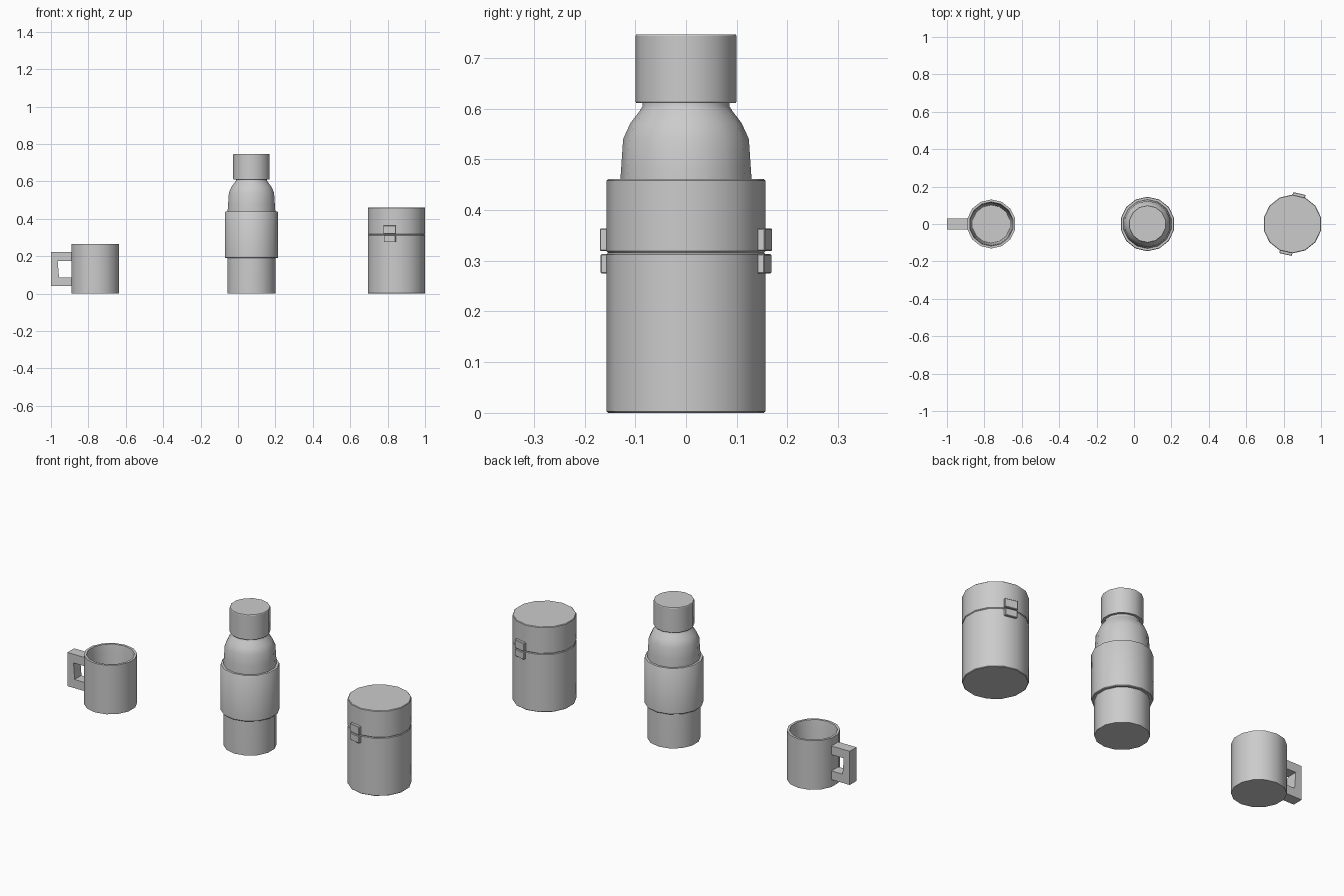
import bpy, bmesh, math
from mathutils import Matrix

if "Cube" in bpy.data.objects:
    bpy.data.objects.remove(bpy.data.objects["Cube"])

SIDES = 14
HALF = math.pi / SIDES


def finish(bm, name):
    bmesh.ops.remove_doubles(bm, verts=bm.verts, dist=1e-5)
    bmesh.ops.recalc_face_normals(bm, faces=bm.faces)
    me = bpy.data.meshes.new(name)
    bm.to_mesh(me)
    bm.free()
    ob = bpy.data.objects.new(name, me)
    bpy.context.collection.objects.link(ob)
    bpy.ops.object.select_all(action='DESELECT')
    ob.select_set(True)
    bpy.context.view_layer.objects.active = ob
    bpy.ops.object.shade_smooth_by_angle(angle=math.radians(32))
    return ob


def lathe(name, x, profile):
    """14-sided turned shape with corners on +-y; radius 0 ends become flat discs."""
    bm = bmesh.new()
    rings = []
    for r, z in profile:
        rings.append([bm.verts.new((x + r * math.sin(2 * HALF * i),
                                    r * math.cos(2 * HALF * i), z))
                      for i in range(SIDES)])
    for a, b in zip(rings, rings[1:]):
        for i in range(SIDES):
            j = (i + 1) % SIDES
            bm.faces.new((a[i], a[j], b[j], b[i]))
    return bm if name is None else finish(bm, name)


def turned(name, x, profile):
    """Lathe with n-gon caps on both ends."""
    bm = lathe(None, x, profile)
    bmesh.ops.holes_fill(bm, edges=[e for e in bm.edges if e.is_boundary], sides=SIDES)
    return finish(bm, name)


# Mug: cup with tapering inside
MUG = -0.763
turned("mug_cup", MUG, [(0.131, 0), (0.131, 0.265), (0.118, 0.265),
                        (0.113, 0.22), (0.102, 0.025)])

# Mug handle: squared C profile extruded across y
bm = bmesh.new()
inner = MUG - 0.126
outline = [(inner, 0.222), (-1.0, 0.222), (-1.0, 0.04), (inner, 0.04),
           (inner, 0.087), (-0.957, 0.087), (-0.964, 0.175), (inner, 0.175)]
face = bm.faces.new([bm.verts.new((x, -0.029, z)) for x, z in outline])
ext = bmesh.ops.extrude_face_region(bm, geom=[face])
bmesh.ops.translate(bm, vec=(0, 0.058, 0),
                    verts=[v for v in ext["geom"] if isinstance(v, bmesh.types.BMVert)])
finish(bm, "mug_handle")

# Bottle: body, sleeve and cap
BOTTLE = 0.072
turned("bottle_body", BOTTLE, [(0.131, 0), (0.131, 0.44), (0.128, 0.48), (0.124, 0.54),
                               (0.110, 0.571), (0.091, 0.596), (0.086, 0.604),
                               (0.086, 0.615)])
lathe("bottle_sleeve", BOTTLE, [(0.13, 0.19), (0.143, 0.19), (0.1455, 0.193),
                                (0.1455, 0.434), (0.143, 0.438), (0.13, 0.438)])
turned("bottle_cap", BOTTLE, [(0.098, 0.611), (0.1, 0.614), (0.1, 0.743), (0.098, 0.746)])

# Canister: body and lid with a thin seam between
CAN, R = 0.847, 0.157
turned("canister_body", CAN, [(R - 0.003, 0), (R, 0.003), (R, 0.312), (R - 0.003, 0.3155)])
turned("canister_lid", CAN, [(R - 0.003, 0.3155), (R, 0.319), (R, 0.458), (R - 0.003, 0.461)])


def clasp(name, turn, width, depth, z0, z1):
    """Bevelled block lying on one flat side of the canister."""
    apothem = R * math.cos(HALF)
    d = depth + 0.006
    bm = bmesh.new()
    bmesh.ops.create_cube(bm, size=1, matrix=(
        Matrix.Translation((CAN, 0, (z0 + z1) / 2)) @ Matrix.Rotation(turn, 4, 'Z')
        @ Matrix.Translation((0, -apothem - depth + d / 2, 0))
        @ Matrix.Diagonal((width, d, z1 - z0, 1))))
    bmesh.ops.bevel(bm, geom=bm.edges[:], offset=0.002, segments=1, affect='EDGES')
    finish(bm, name)


# Clasps on opposite flat sides, upper half on the lid and lower half on the body
for side, base in (("front", 0), ("back", math.pi)):
    clasp(side + "_clasp_upper", base - HALF, 0.068, 0.014, 0.319, 0.364)
    clasp(side + "_clasp_lower", base - HALF, 0.064, 0.013, 0.275, 0.313)
